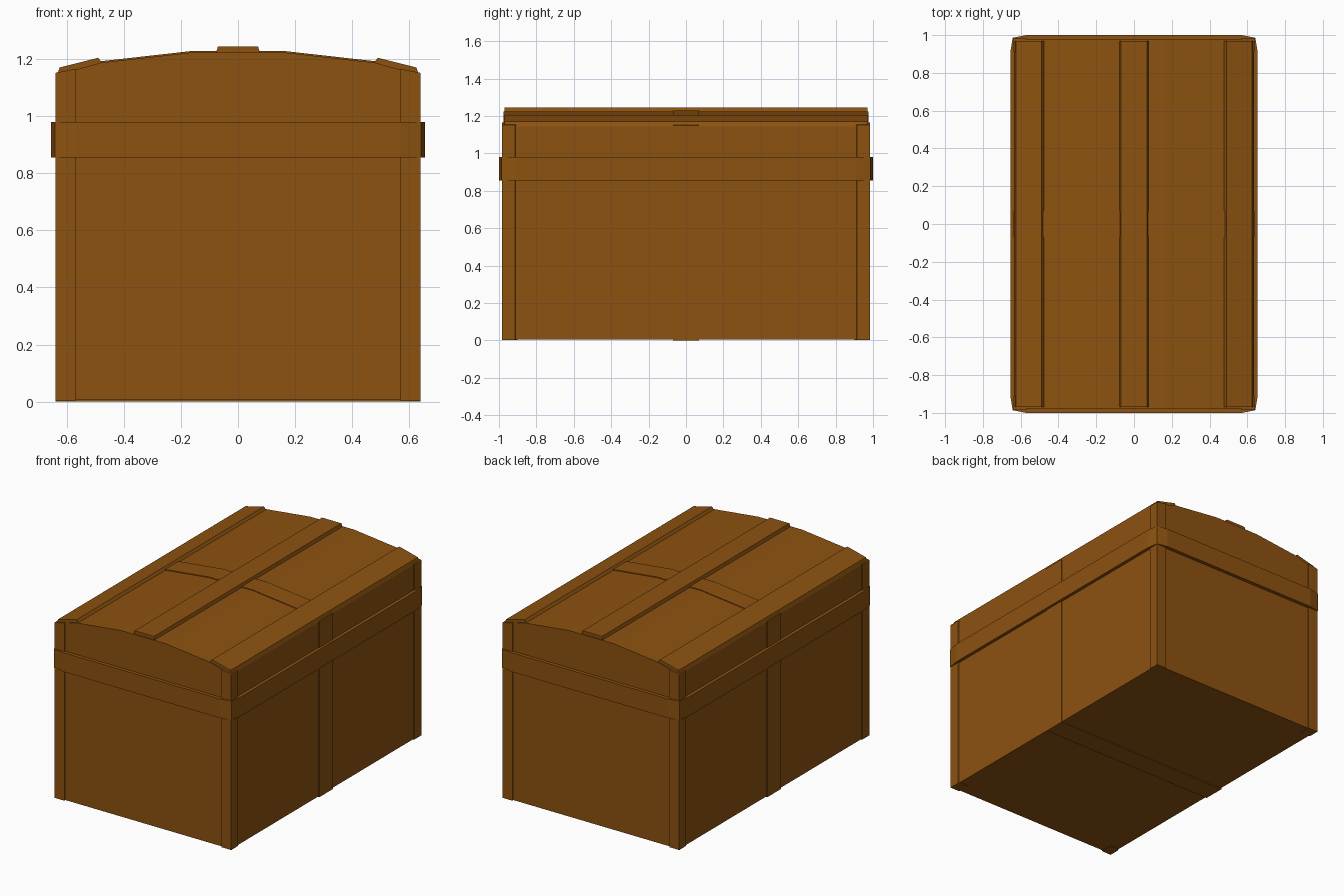
import bpy, bmesh

if "Cube" in bpy.data.objects:
    bpy.data.objects.remove(bpy.data.objects["Cube"])

wood = bpy.data.materials.new("brown wood")
wood.diffuse_color = (0.265, 0.085, 0.005, 1)
wood.use_nodes = True
wood.node_tree.nodes["Principled BSDF"].inputs["Base Color"].default_value = wood.diffuse_color


def prism(name, points, axis, lo, hi):
    """Extrude a closed outline along y (points are x,z) or z (points are x,y)."""
    bm = bmesh.new()

    def place(p, d):
        return (p[0], d, p[1]) if axis == 'y' else (p[0], p[1], d)
    a = [bm.verts.new(place(p, lo)) for p in points]
    b = [bm.verts.new(place(p, hi)) for p in points]
    bm.faces.new(a)
    bm.faces.new(b[::-1])
    n = len(points)
    for i in range(n):
        j = (i + 1) % n
        bm.faces.new((a[i], b[i], b[j], a[j]))
    bmesh.ops.recalc_face_normals(bm, faces=bm.faces)
    me = bpy.data.meshes.new(name)
    bm.to_mesh(me)
    bm.free()
    me.materials.append(wood)
    ob = bpy.data.objects.new(name, me)
    bpy.context.collection.objects.link(ob)
    return ob


# Domed chest body, and the slightly proud band around its middle
def dome(half, lift):
    right = [(half, 1.145 + lift), (0.48, 1.188 + lift), (0.16, 1.224 + lift)]
    left = [(-x, z) for x, z in reversed(right)]
    return right + left


prism("chest_body", [(-0.634, 0.005), (0.634, 0.005)] + dome(0.634, 0), 'y', -0.977, 0.977)
prism("middle_band", [(-0.639, 0), (0.639, 0)] + dome(0.639, 0.005), 'y', -0.07, 0.07)

# Corner posts with tapered outer faces
for sx in (-1, 1):
    for sy in (-1, 1):
        outline = [(0.57, 0.9), (0.57, 0.984), (0.64, 0.984), (0.64, 0.915), (0.62, 0.9)]
        post = prism("corner_post", [(sx * x, sy * y) for x, y in outline], 'z', 0.003, 1.152)
        # lean the top along the lid slope
        for v in post.data.vertices:
            if v.co.z > 1 and abs(v.co.x) < 0.6:
                v.co.z = 1.166

# Belt around the chest, with clipped corners
quarter = [(0.655, 0.91), (0.642, 0.986), (0.57, 1.0)]
ring = (quarter + [(-x, y) for x, y in reversed(quarter)]
        + [(-x, -y) for x, y in quarter] + [(x, -y) for x, y in reversed(quarter)])
prism("belt", ring, 'z', 0.855, 0.98)

# Lid slats
prism("center_slat", [(-0.078, 1.22), (0.078, 1.22), (0.07, 1.245), (-0.07, 1.245)],
      'y', -0.97, 0.97)
for s in (-1, 1):
    prism("side_slat", [(s * 0.634, 1.145), (s * 0.475, 1.185), (s * 0.49, 1.205),
                        (s * 0.625, 1.171)], 'y', -0.97, 0.97)
